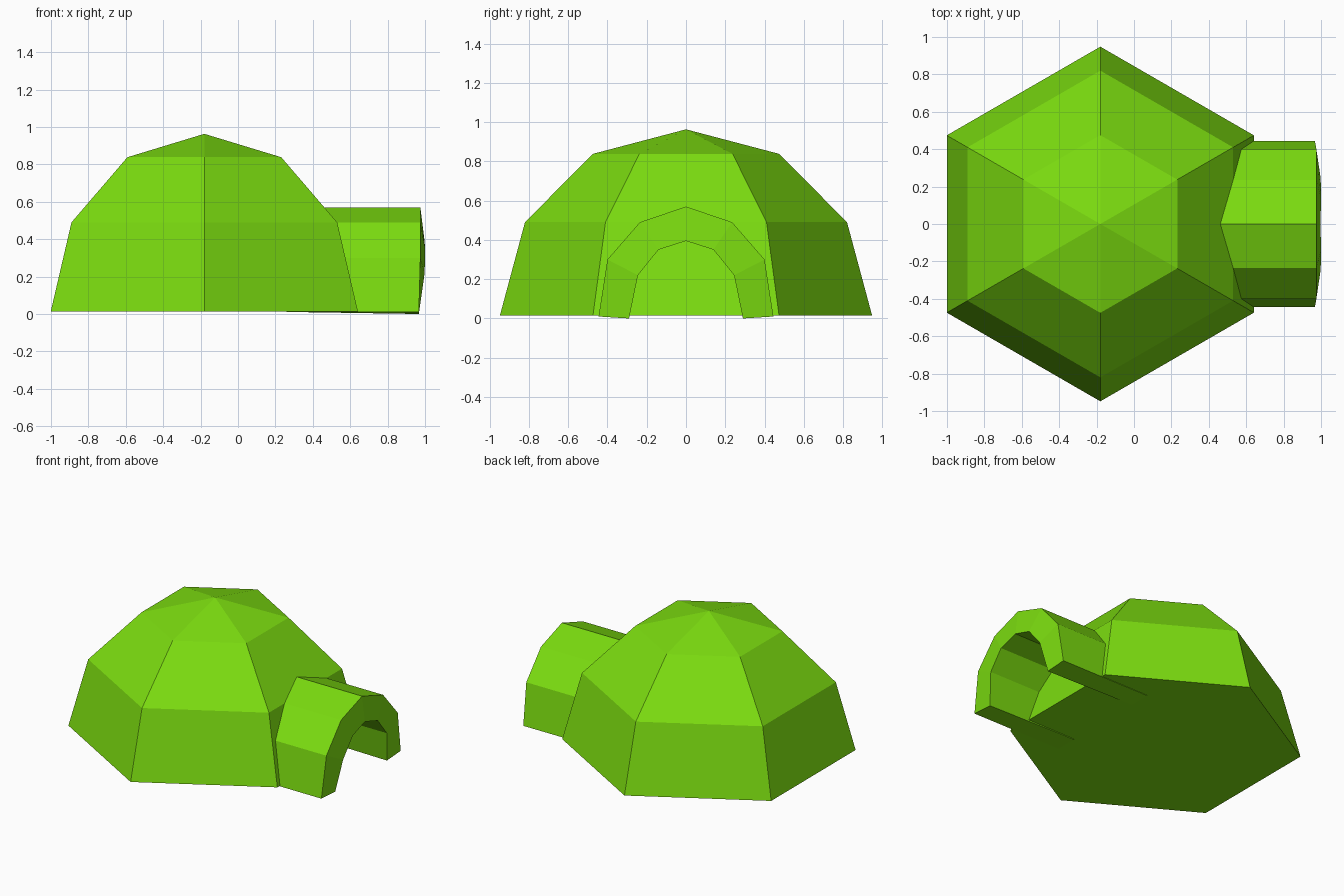
import bpy
import bmesh
import math

cube = bpy.data.objects.get("Cube")
if cube:
    bpy.data.objects.remove(cube, do_unlink=True)

green = bpy.data.materials.new("bright_green")
green.use_nodes = True
colour = (0.20, 0.72, 0.005, 1)
green.diffuse_color = colour
green.node_tree.nodes["Principled BSDF"].inputs["Base Color"].default_value = colour


def finish(bm, name):
    """Turn a bmesh into a flat-shaded object."""
    bmesh.ops.recalc_face_normals(bm, faces=bm.faces)
    mesh = bpy.data.meshes.new(name)
    bm.to_mesh(mesh)
    bm.free()
    mesh.materials.append(green)
    obj = bpy.data.objects.new(name, mesh)
    bpy.context.collection.objects.link(obj)
    return obj


def bridge(bm, a, b):
    """Join two closed rings of vertices with quads."""
    n = len(a)
    for i in range(n):
        j = (i + 1) % n
        bm.faces.new((a[i], a[j], b[j], b[i]))


# Six-sided dome: rings of (radius, height) closed by an apex and a floor
DOME_X = -0.18
bm = bmesh.new()
rings = []
for radius, z in ((0.948, 0.014), (0.82, 0.49), (0.475, 0.838)):
    angles = [math.radians(90 + 60 * i) for i in range(6)]
    rings.append([bm.verts.new((DOME_X + radius * math.cos(a), radius * math.sin(a), z))
                  for a in angles])
for low, high in zip(rings, rings[1:]):
    bridge(bm, low, high)
bm.faces.new(rings[0])
apex = bm.verts.new((DOME_X, 0, 0.963))
for i in range(6):
    bm.faces.new((rings[-1][i], rings[-1][(i + 1) % 6], apex))
finish(bm, "dome")

# Arched entrance tunnel: half profiles of (y, z, front x), mirrored across y
outer = [(0.445, 0.01, 0.967), (0.40, 0.30, 0.975), (0.235, 0.49, 0.975), (0, 0.57, 0.975)]
inner = [(0.29, 0.0, 0.967), (0.245, 0.22, 0.998), (0.14, 0.35, 1.0), (0, 0.395, 0.997)]


def full_arch(half):
    return half + [(-y, z, x) for y, z, x in reversed(half[:-1])]


bm = bmesh.new()
sections = []
for arch in (full_arch(outer), full_arch(inner)):
    front = [bm.verts.new((x, y, z)) for y, z, x in arch]
    back = [bm.verts.new((0.26, y, max(z, 0.011))) for y, z, x in arch]
    sections.append((front, back))
(of, ob), (nf, nb) = sections
for a, b in ((of, ob), (nf, nb), (of, nf), (ob, nb)):
    for i in range(len(a) - 1):
        bm.faces.new((a[i], a[i + 1], b[i + 1], b[i]))
# Undersides of the two legs
for i in (0, -1):
    bm.faces.new((of[i], ob[i], nb[i], nf[i]))
finish(bm, "entrance_tunnel")
